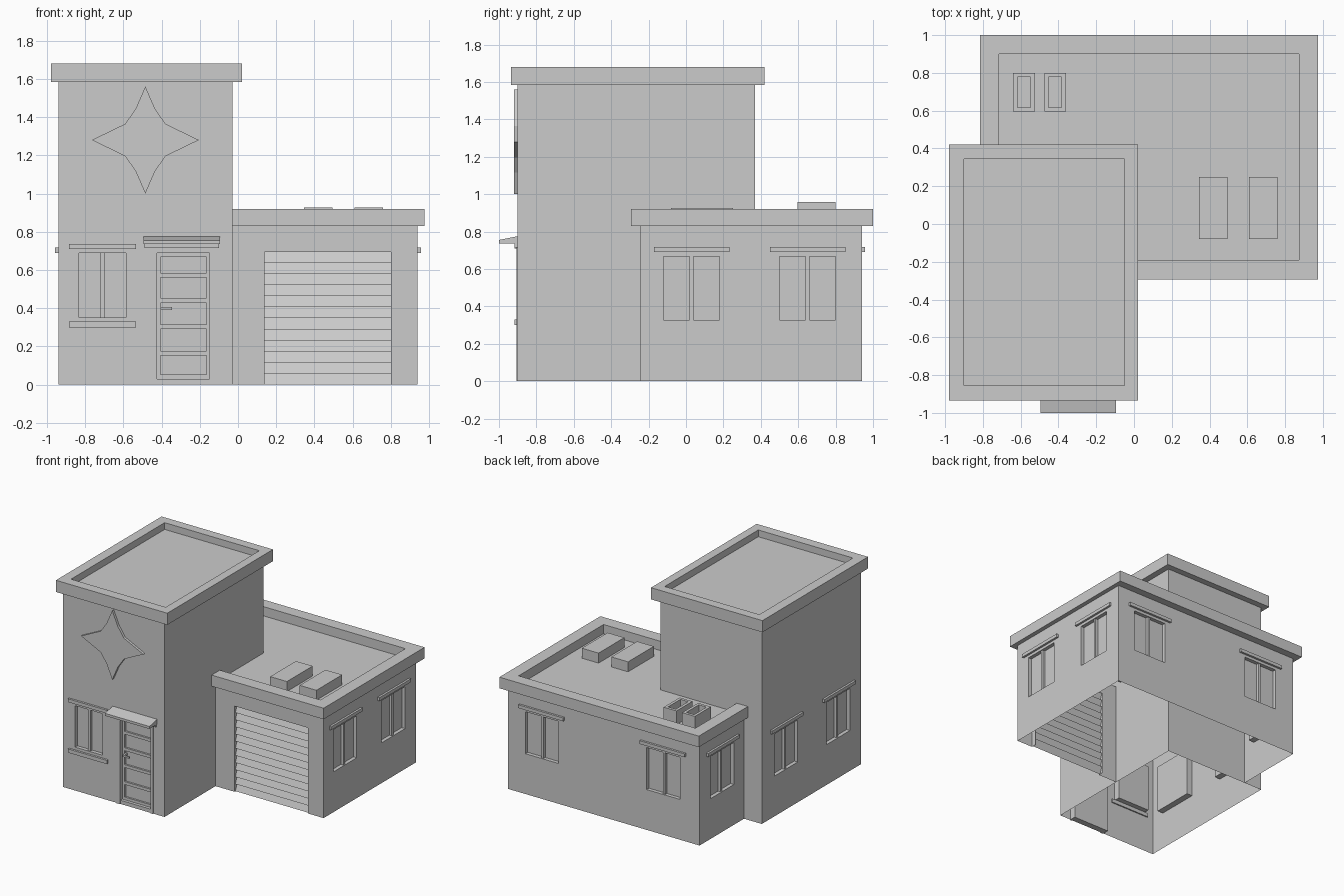
import bpy
from mathutils import Matrix, Vector

if "Cube" in bpy.data.objects:
    bpy.data.objects.remove(bpy.data.objects["Cube"])


def mesh(name, verts, faces, M=Matrix()):
    me = bpy.data.meshes.new(name)
    me.from_pydata([M @ Vector(v) for v in verts], [], faces)
    ob = bpy.data.objects.new(name, me)
    bpy.context.collection.objects.link(ob)
    return ob


def quads(name, qs, M=Matrix()):
    verts = [v for q in qs for v in q]
    return mesh(name, verts, [range(4 * i, 4 * i + 4) for i in range(len(qs))], M)


def boxes(name, items, M=Matrix()):
    """One object from several boxes (x0, x1, y0, y1, z0, z1)."""
    verts, faces = [], []
    for x0, x1, y0, y1, z0, z1 in items:
        n = len(verts)
        verts += [(x, y, z) for z in (z0, z1) for x, y in ((x0, y0), (x1, y0), (x1, y1), (x0, y1))]
        for f in ((3, 2, 1, 0), (4, 5, 6, 7), (0, 1, 5, 4), (1, 2, 6, 5), (2, 3, 7, 6), (3, 0, 4, 7)):
            faces.append([n + i for i in f])
    return mesh(name, verts, faces, M)


def prism(name, pts, d0, d1, place, M=Matrix()):
    n = len(pts)
    verts = [place(p, d0) for p in pts] + [place(p, d1) for p in pts]
    faces = [range(n), range(2 * n - 1, n - 1, -1)]
    faces += [(i, i + n, (i + 1) % n + n, (i + 1) % n) for i in range(n)]
    return mesh(name, verts, faces, M)


def wall(name, p0, p1, h, openings=(), reveal=0.05, z_base=0):
    """Wall sheet with openings (u0, u1, z0, z1); returns its local frame (u, inward, z)."""
    a, b = Vector((*p0, 0)), Vector((*p1, 0))
    d = (b - a).normalized()
    M = Matrix(((d.x, -d.y, 0, a.x), (d.y, d.x, 0, a.y), (0, 0, 1, 0), (0, 0, 0, 1)))
    us = sorted({0, (b - a).length, *[v for o in openings for v in o[:2]]})
    zs = sorted({z_base, h, *[v for o in openings for v in o[2:]]})
    qs = []
    for u0, u1 in zip(us, us[1:]):
        for z0, z1 in zip(zs, zs[1:]):
            cu, cz = (u0 + u1) / 2, (z0 + z1) / 2
            if not any(o[0] < cu < o[1] and o[2] < cz < o[3] for o in openings):
                qs.append([(u0, 0, z0), (u1, 0, z0), (u1, 0, z1), (u0, 0, z1)])
    r = reveal
    for u0, u1, z0, z1 in openings:
        qs.append([(u0, 0, z0), (u0, r, z0), (u0, r, z1), (u0, 0, z1)])
        qs.append([(u1, 0, z1), (u1, r, z1), (u1, r, z0), (u1, 0, z0)])
        qs.append([(u0, 0, z1), (u0, r, z1), (u1, r, z1), (u1, 0, z1)])
        if z0 > 0:
            qs.append([(u1, 0, z0), (u1, r, z0), (u0, r, z0), (u0, 0, z0)])
    quads(name, qs, M)
    return M


def window(name, M, o, sill=False):
    u0, u1, z0, z1 = o
    c, f = (u0 + u1) / 2, 0.022
    parts = [(u0, u0 + f, 0, .05, z0, z1), (u1 - f, u1, 0, .05, z0, z1),
             (u0, u1, 0, .05, z0, z0 + f), (u0, u1, 0, .05, z1 - f, z1),
             (c - .01, c + .01, .008, .05, z0, z1),
             (u0, u1, .03, .05, z0, z1),
             (u0 - .03, u1 + .03, -.017, .01, z1, z1 + .027)]
    if sill:
        parts.append((u0 - .03, u1 + .03, -.017, .01, z0 - .03, z0))
    boxes(name, parts, M)


def windowed_wall(name, p0, p1, h, centres):
    """Wall with standard windows; centres are distances along the wall."""
    ops = [(c - .172, c + .172, .305, .69) for c in centres]
    M = wall(name + "_wall", p0, p1, h, ops)
    for i, o in enumerate(ops):
        window(f"{name}_window_{i + 1}", M, o)


def parapet(name, base, outer, inner, z0, z1, deck, closed, extra=()):
    rings = [(base, z0), (outer, z0), (outer, z1), (inner, z1), (inner, deck)]
    n, qs = len(outer), []
    for (p, za), (q, zb) in zip(rings, rings[1:]):
        for i in range(n if closed else n - 1):
            j = (i + 1) % n
            qs.append([(*p[i], za), (*p[j], za), (*q[j], zb), (*q[i], zb)])
    quads(name + "_parapet", qs)
    pts = [*inner, *extra]
    mesh(name + "_deck", [(*p, deck) for p in pts], [range(len(pts))])


def rect(x0, x1, y0, y1):
    return [(x0, y0), (x1, y0), (x1, y1), (x0, y1)]


# Tower walls
TX0, TX1, TY0, TY1, TH = -.94, -.03, -.90, .37, 1.585
front_win = (.085, .375, .33, .71)
door_op = (.485, .81, 0, .715)
TF = wall("tower_front_wall", (TX0, TY0), (TX1, TY0), TH, [front_win, door_op])
window("tower_front_window", TF, front_win, sill=True)
wall("tower_right_wall", (TX1, TY0), (TX1, TY1), TH)
wall("tower_back_wall", (TX1, TY1), (TX0, TY1), TH)
windowed_wall("tower_left", (TX0, TY1), (TX0, TY0), TH, [TY1 - .06, TY1 + .61])
parapet("tower_roof", rect(TX0, TX1, TY0, TY1), rect(-.98, .02, -.935, .42),
        rect(-.90, -.05, -.855, .345), TH, 1.68, 1.625, True)

# Front door: frame, panelled leaf, handle
d0, d1 = door_op[:2]
boxes("door_frame", [(d0, d0 + .03, -.006, .05, 0, .715), (d1 - .02, d1, -.006, .05, 0, .715),
                     (d0, d1, -.006, .05, .69, .715), (d0, d1, .0, .05, 0, .03)], TF)
leaf = [(d0 + .03, d1 - .02, .04, .05, .03, .69),
        (d0 + .03, d0 + .05, .025, .05, .03, .69), (d1 - .035, d1 - .02, .025, .05, .03, .69)]
leaf += [(d0 + .03, d1 - .02, .025, .05, z - .012, z + .012) for z in (.04, .165, .303, .44, .573, .68)]
boxes("door_leaf", leaf, TF)
boxes("door_handle", [(d0 + .05, d0 + .065, 0, .07, .39, .405),
                      (d0 + .05, d0 + .11, -.005, .005, .39, .405)], TF)

# Sloped canopy over the door
boxes("canopy_bracket", [(-.49, -.10, -.917, -.89, .715, .737)])
prism("door_canopy", [(-.89, .735), (-1.0, .735), (-1.0, .755), (-.89, .777)], -.495, -.095,
      lambda p, d: (d, *p))

# Plain four-pointed wall ornament
corner = [(0, .28), (.05, .165), (.105, .085), (.28, 0), (.105, -.085), (.05, -.165), (0, -.28)]
star = corner + [(-x, z) for x, z in corner[-2:0:-1]]
prism("star_ornament", star, -.92, -.895, lambda p, d: (p[0] - .485, d, p[1] + 1.28))

# Garage wing walls
GX0, GX1, GY0, GY1, GH = -.78, .94, -.245, .94, .83
garage_op = (.17, .83, 0, .695)
GF = wall("garage_front_wall", (TX1, GY0), (GX1, GY0), GH, [garage_op], .04)
windowed_wall("garage_right", (GX1, GY0), (GX1, GY1), GH, [.03 - GY0, .65 - GY0])
windowed_wall("garage_back", (GX1, GY1), (GX0, GY1), GH, [GX1 - .635, GX1 + .455])
windowed_wall("garage_left", (GX0, GY1), (GX0, TY1), GH, [GY1 - .65])
parapet("garage_roof",
        [(TX1, GY0), (GX1, GY0), (GX1, GY1), (GX0, GY1), (GX0, TY1)],
        [(TX1, -.295), (.975, -.295), (.975, 1.0), (-.815, 1.0), (-.815, TY1)],
        [(TX1, -.19), (.873, -.19), (.873, .90), (-.715, .90), (-.715, TY1)],
        GH, .92, .845, False, [(TX1, TY1)])

# Slatted garage door
u0, u1 = garage_op[:2]
slats, n = [], 12
for i in range(n):
    za, zb = .695 * i / n, .695 * (i + 1) / n
    slats.append([(u0, .012, za), (u1, .012, za), (u1, .035, zb), (u0, .035, zb)])
    if i:
        slats.append([(u0, .035, za), (u1, .035, za), (u1, .012, za), (u0, .012, za)])
quads("garage_door", slats, GF)

# Rooftop units: two skylight boxes and two open vents
for i, x in enumerate((.345, .61)):
    boxes(f"skylight_{i + 1}", [(x, x + .15, -.08, .25, .84, .926)])
for i, x in enumerate((-.64, -.475)):
    y0, y1, z0, z1, t = .595, .80, .84, .957, .023
    boxes(f"roof_vent_{i + 1}", [(x, x + t, y0, y1, z0, z1), (x + .115 - t, x + .115, y0, y1, z0, z1),
                                 (x + t, x + .115 - t, y0, y0 + t, z0, z1),
                                 (x + t, x + .115 - t, y1 - t, y1, z0, z1),
                                 (x + t, x + .115 - t, y0 + t, y1 - t, z0, .90)])
